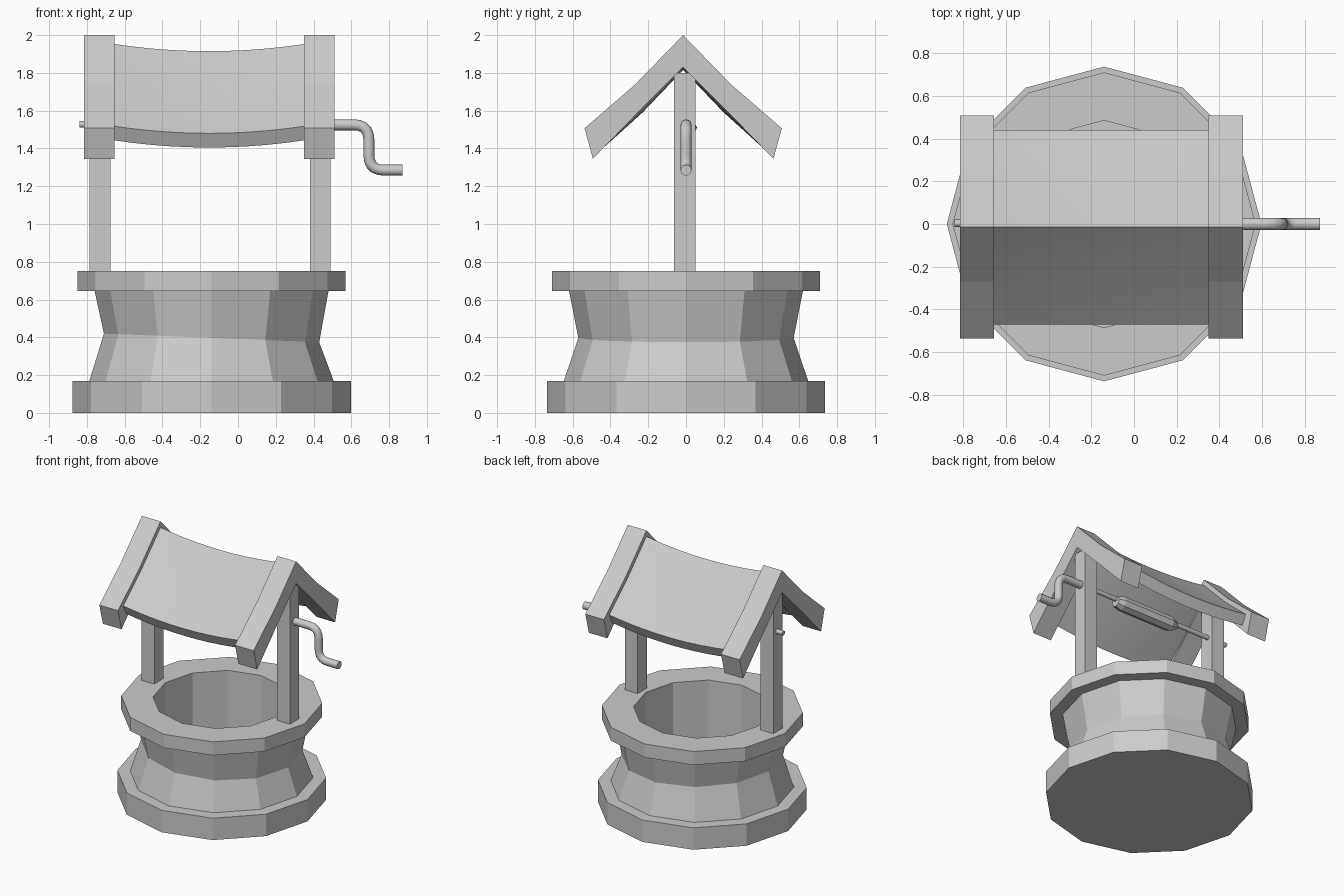
import bpy, bmesh, math
from mathutils import Vector

cube = bpy.data.objects.get("Cube")
if cube:
    bpy.data.objects.remove(cube, do_unlink=True)

GREY = (0.6, 0.6, 0.6, 1)
mat = bpy.data.materials.new("plain grey")
mat.use_nodes = True
mat.diffuse_color = GREY
mat.node_tree.nodes["Principled BSDF"].inputs["Base Color"].default_value = GREY

CX = -0.14   # axis of the well
RIDGE = -0.015  # y of the roof ridge


def finish(name, bm, smooth=None):
    bmesh.ops.remove_doubles(bm, verts=bm.verts, dist=1e-5)
    bmesh.ops.recalc_face_normals(bm, faces=bm.faces)
    mesh = bpy.data.meshes.new(name)
    bm.to_mesh(mesh)
    bm.free()
    mesh.materials.append(mat)
    ob = bpy.data.objects.new(name, mesh)
    bpy.context.collection.objects.link(ob)
    if smooth:
        bpy.ops.object.select_all(action='DESELECT')
        ob.select_set(True)
        bpy.context.view_layer.objects.active = ob
        bpy.ops.object.shade_smooth_by_angle(angle=math.radians(smooth))
    return ob


def skin(name, rings, closed=False, smooth=None):
    """Bridge consecutive rings of points; cap the ends unless closed."""
    bm = bmesh.new()
    loops = [[bm.verts.new(p) for p in ring] for ring in rings]
    n = len(loops[0])
    pairs = list(zip(loops, loops[1:])) + ([(loops[-1], loops[0])] if closed else [])
    for a, b in pairs:
        for i in range(n):
            j = (i + 1) % n
            bm.faces.new((a[i], a[j], b[j], b[i]))
    if not closed:
        bm.faces.new(loops[0])
        bm.faces.new(loops[-1])
    return finish(name, bm, smooth)


def ring(r, z, tilt=0.0, sides=12):
    pts = []
    for i in range(sides):
        a = math.tau * i / sides
        x = r * math.cos(a)
        pts.append((CX + x, r * math.sin(a), z + tilt * x))
    return pts


def rod(name, x_radius, y, z, sides, smooth=None):
    rings = [[(x, y + r * math.cos(math.tau * i / sides), z + r * math.sin(math.tau * i / sides))
              for i in range(sides)] for x, r in x_radius]
    return skin(name, rings, smooth=smooth)


def box(name, x0, x1, y0, y1, z0, z1):
    return skin(name, [[(x0, y0, z), (x1, y0, z), (x1, y1, z), (x0, y1, z)] for z in (z0, z1)])


def gable(name, half, xs, sag=0.0, smooth=None):
    """Sweep a half profile, mirrored over the ridge, along x with a sag."""
    outer, inner = half
    profile = [(-y, z) for y, z in reversed(outer[1:])] + outer
    profile += list(reversed(inner)) + [(-y, z) for y, z in inner[1:]]
    mid, span = (xs[0] + xs[-1]) / 2, (xs[-1] - xs[0]) / 2
    rings = [[(x, RIDGE + y, z - sag * (1 - ((x - mid) / span) ** 2)) for y, z in profile]
             for x in xs]
    return skin(name, rings, smooth=smooth)


# stone base, waisted wall and rim
skin("stone_base", [ring(0.737, 0), ring(0.737, 0.17)])
skin("stone_wall", [ring(0.65, 0.16), ring(0.57, 0.397, -0.04), ring(0.62, 0.65),
                    ring(0.485, 0.65), ring(0.485, 0.16)], closed=True)
skin("stone_rim", [ring(0.71, 0.645), ring(0.71, 0.75),
                   ring(0.485, 0.75), ring(0.485, 0.645)], closed=True)

# posts
for name, x in (("right_post", -0.785), ("left_post", 0.38)):
    box(name, x, x + 0.11, -0.063, 0.05, 0.74, 1.8)

# gable beams at both ends of the roof
beam = ([(0, 2.0), (0.255, 1.738), (0.522, 1.507)],
        [(0, 1.83), (0.24, 1.59), (0.478, 1.345)])
for name, x in (("right_gable_beam", -0.815), ("left_gable_beam", 0.35)):
    gable(name, beam, [x, x + 0.16])

# sagging roof panel
panel = ([(0, 1.955), (0.24, 1.71), (0.456, 1.52)],
         [(0, 1.855), (0.215, 1.63), (0.42, 1.445)])
gable("roof_panel", panel, [-0.67 + 1.035 * i / 10 for i in range(11)], sag=0.04, smooth=25)

# winding axle and drum
rod("axle", [(-0.84, 0.018), (0.5, 0.018)], 0.003, 1.527, 10, smooth=40)
rod("rope_drum", [(-0.38, 0.03), (-0.32, 0.055), (0.12, 0.055), (0.17, 0.04)], 0.003, 1.51, 8)


# crank: a round tube along a path with rounded corners
def rounded(points, radius, steps=5):
    pts = [Vector(p) for p in points]
    path = [pts[0]]
    for a, b, c in zip(pts, pts[1:], pts[2:]):
        p, q = b + (a - b).normalized() * radius, b + (c - b).normalized() * radius
        for i in range(steps + 1):
            t = i / steps
            path.append(p * (1 - t) ** 2 + b * 2 * t * (1 - t) + q * t * t)
    return path + [pts[-1]]


path = rounded([(0.46, 0, 1.525), (0.693, 0, 1.525), (0.693, 0, 1.285), (0.87, 0, 1.285)], 0.08)
side = Vector((0, 1, 0))
tube = []
for i, p in enumerate(path):
    along = (path[min(i + 1, len(path) - 1)] - path[max(i - 1, 0)]).normalized()
    up = along.cross(side)
    tube.append([p + 0.029 * (side * math.cos(math.tau * k / 12) + up * math.sin(math.tau * k / 12))
                 for k in range(12)])
skin("crank_handle", tube, smooth=40)
